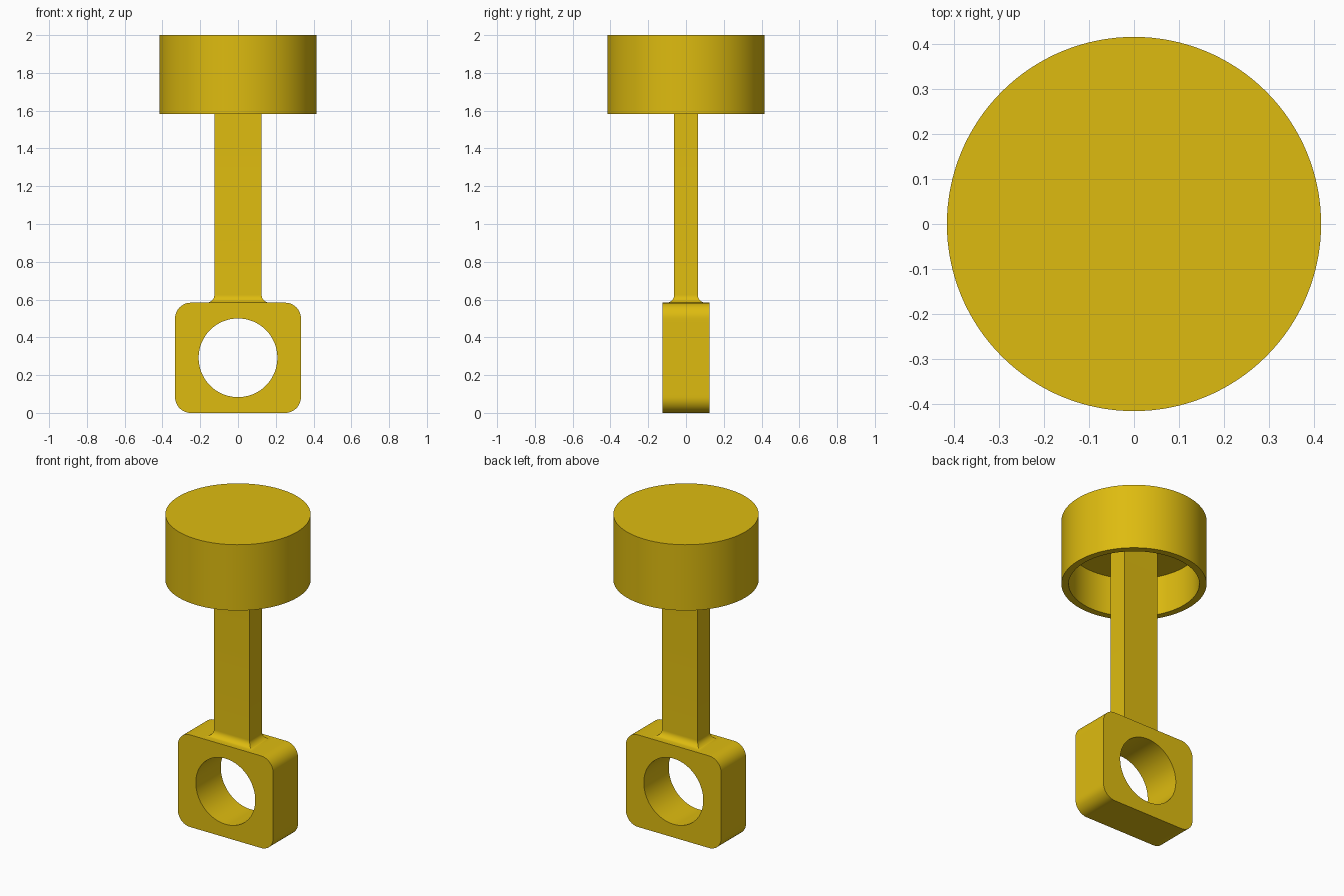
import bpy, bmesh, math

if "Cube" in bpy.data.objects:
    bpy.data.objects.remove(bpy.data.objects["Cube"])

U = 1 / 24  # model module: total height is 48 modules

mat = bpy.data.materials.new("golden yellow")
mat.diffuse_color = (0.73, 0.50, 0.005, 1)
mat.use_nodes = True
mat.node_tree.nodes["Principled BSDF"].inputs["Base Color"].default_value = mat.diffuse_color


def loft(name, rings, closed=False):
    """Skin equal-length rings; cap the ends, or join last to first when closed."""
    bm = bmesh.new()
    vs = [[bm.verts.new([c * U for c in p]) for p in r] for r in rings]
    n = len(vs[0])
    pairs = list(zip(vs, vs[1:]))
    if closed:
        pairs.append((vs[-1], vs[0]))
    else:
        bm.faces.new(vs[0])
        bm.faces.new(vs[-1])
    for a, b in pairs:
        for i in range(n):
            j = (i + 1) % n
            bm.faces.new((a[i], a[j], b[j], b[i]))
    bmesh.ops.recalc_face_normals(bm, faces=bm.faces)
    me = bpy.data.meshes.new(name)
    bm.to_mesh(me)
    bm.free()
    me.materials.append(mat)
    me.shade_smooth()
    me.set_sharp_from_angle(angle=math.radians(30))
    ob = bpy.data.objects.new(name, me)
    bpy.context.collection.objects.link(ob)
    return ob


# Piston head: hollow cup, open at the bottom
def circle(r, z, n=128):
    return [(r * math.cos(2 * math.pi * i / n), r * math.sin(2 * math.pi * i / n), z)
            for i in range(n)]


loft("piston_head", [circle(10, 48), circle(10, 38), circle(9, 38), circle(9, 44)])


# Rod: rectangular bar with a small concave flare at its foot
def rect(grow, z):
    x, y = 3 + grow, 1.5 + grow
    return [(-x, -y, z), (x, -y, z), (x, y, z), (-x, y, z)]


rod = []
for i in range(11):
    a = math.pi / 2 * i / 10
    rod.append(rect(1 - math.sin(a), 15 - math.cos(a)))
rod.append(rect(0, 44))
loft("connecting_rod", rod)

# Big end: rounded block with a round bore through it
hx, hz, fillet, bore, cz = 8, 7, 2, 5, 7
outline = []
for k, (sx, sz) in enumerate([(1, 1), (-1, 1), (-1, -1), (1, -1)]):
    for i in range(13):
        a = math.pi / 2 * (k + i / 12)
        outline.append((sx * (hx - fillet) + fillet * math.cos(a),
                        sz * (hz - fillet) + fillet * math.sin(a)))
# split the straight sides so the bore gets enough points
dense = []
for p, q in zip(outline, outline[1:] + outline[:1]):
    steps = 20 if math.dist(p, q) > 1 else 1
    dense += [(p[0] + (q[0] - p[0]) * t / steps, p[1] + (q[1] - p[1]) * t / steps)
              for t in range(steps)]
hole = [(bore * x / math.hypot(x, z), bore * z / math.hypot(x, z)) for x, z in dense]


def at(points, y):
    return [(x, y, z + cz) for x, z in points]


loft("big_end_block", [at(dense, -3), at(dense, 3), at(hole, 3), at(hole, -3)], closed=True)
